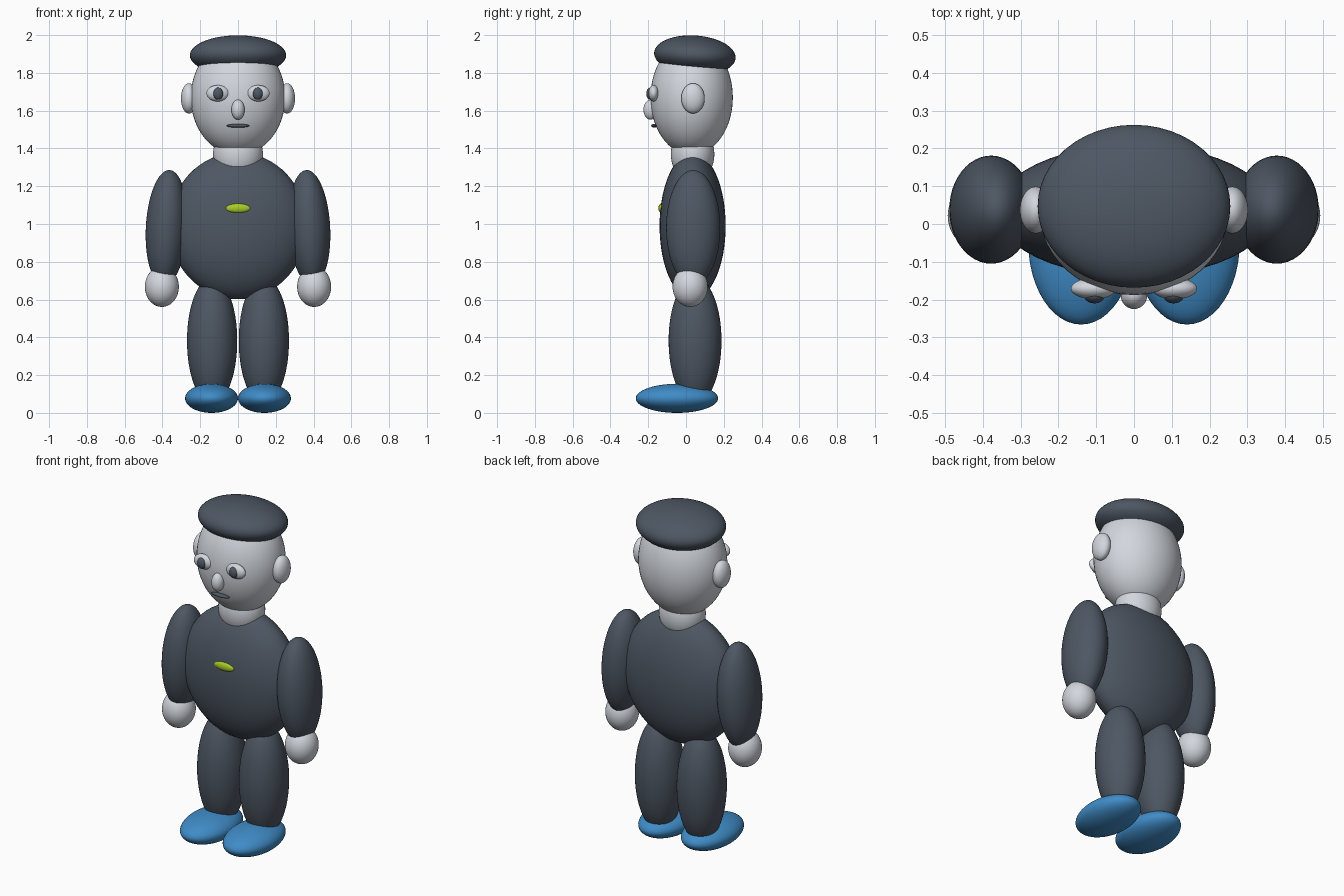
import bpy
import math

cube = bpy.data.objects.get("Cube")
if cube:
    bpy.data.objects.remove(cube, do_unlink=True)


def make_material(name, rgb):
    mat = bpy.data.materials.new(name)
    mat.use_nodes = True
    color = (*rgb, 1.0)
    mat.diffuse_color = color
    mat.node_tree.nodes["Principled BSDF"].inputs["Base Color"].default_value = color
    return mat


charcoal = make_material("charcoal", (0.075, 0.095, 0.125))
pale = make_material("pale grey", (0.65, 0.68, 0.73))
blue = make_material("shoe blue", (0.05, 0.26, 0.57))
lime = make_material("lime", (0.40, 0.60, 0.02))


def ellipsoid(name, center, radii, mat, tilt=(0, 0, 0)):
    """Smooth ellipsoid; tilt is in degrees."""
    bpy.ops.mesh.primitive_uv_sphere_add(
        segments=48, ring_count=32, radius=1, location=center,
        rotation=[math.radians(a) for a in tilt])
    obj = bpy.context.object
    obj.name = name
    obj.scale = radii
    obj.data.materials.append(mat)
    bpy.ops.object.shade_smooth()
    return obj


def pair(name, center, radii, mat, tilt=(0, 0, 0)):
    """Left (+x) part and its mirrored right twin."""
    x, y, z = center
    a, b, c = tilt
    ellipsoid("left_" + name, (x, y, z), radii, mat, (a, b, c))
    ellipsoid("right_" + name, (-x, y, z), radii, mat, (a, -b, -c))


# Body
ellipsoid("torso", (0, 0.035, 0.99), (0.365, 0.175, 0.388), charcoal)
ellipsoid("neck", (0, 0.035, 1.37), (0.132, 0.115, 0.15), pale)
ellipsoid("badge", (0, -0.13, 1.083), (0.065, 0.016, 0.025), lime)

# Head, cap and face
ellipsoid("head", (0, 0.03, 1.67), (0.25, 0.218, 0.305), pale)
ellipsoid("cap", (0, 0.047, 1.893), (0.255, 0.216, 0.105), charcoal, (-4, 0, 0))
ellipsoid("nose", (0, -0.188, 1.605), (0.035, 0.037, 0.053), pale)
ellipsoid("mouth", (0, -0.168, 1.52), (0.06, 0.016, 0.01), charcoal)
pair("ear", (0.26, 0.037, 1.665), (0.042, 0.062, 0.08), pale)
pair("eye", (0.107, -0.171, 1.692), (0.06, 0.028, 0.043), pale)
pair("pupil", (0.105, -0.19, 1.69), (0.027, 0.02, 0.032), charcoal)

# Arms and hands
pair("arm", (0.378, 0.038, 0.98), (0.11, 0.143, 0.306), charcoal, (0, -3, 0))
pair("hand", (0.403, 0.022, 0.668), (0.09, 0.093, 0.107), pale)

# Legs and shoes
pair("leg", (0.137, 0.048, 0.382), (0.133, 0.14, 0.335), charcoal)
pair("shoe", (0.14, -0.048, 0.077), (0.14, 0.218, 0.077), blue)
